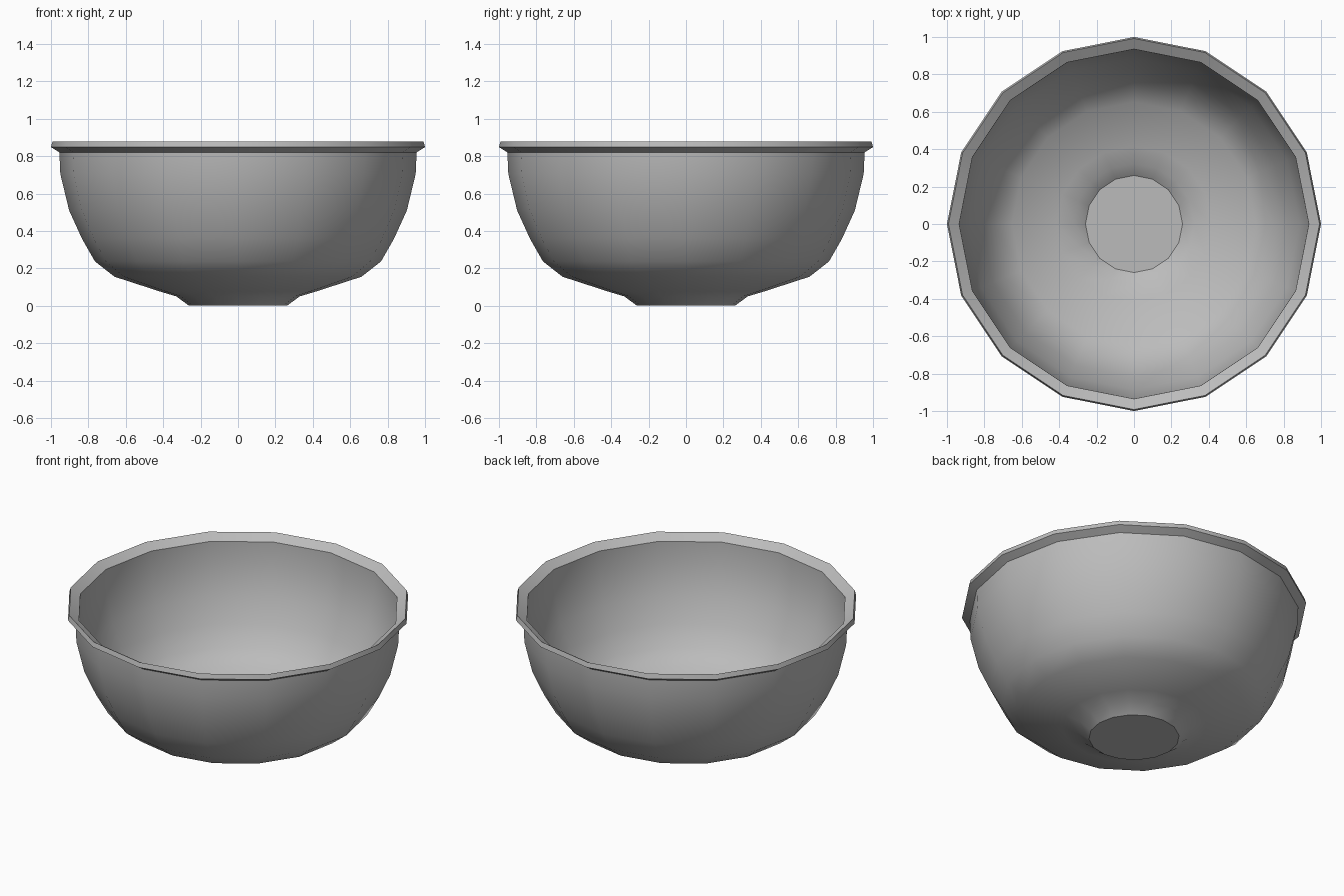
import bpy
import bmesh
import math
from mathutils import Vector

SIDES = 16
THICKNESS = 0.018

if "Cube" in bpy.data.objects:
    bpy.data.objects.remove(bpy.data.objects["Cube"], do_unlink=True)

# Single grey ceramic colour
grey = bpy.data.materials.new("grey_ceramic")
grey.use_nodes = True
grey.diffuse_color = (0.5, 0.5, 0.5, 1)
grey.node_tree.nodes["Principled BSDF"].inputs["Base Color"].default_value = (0.5, 0.5, 0.5, 1)

# Outer wall from foot to rim, as (radius, height)
outer = [(0.262, 0), (0.33, 0.05), (0.42, 0.077), (0.66, 0.155), (0.765, 0.237),
         (0.835, 0.36), (0.903, 0.51), (0.95, 0.705), (0.955, 0.82)]
# Flared lip with an inward-sloping top
rim = [(1.0, 0.848), (0.992, 0.878), (0.935, 0.842)]


def inset(points, i):
    """Move a wall point inward along the normal of its neighbours."""
    before = Vector(points[i - 1]) if i else Vector((0, 0))
    along = (Vector(points[i + 1]) - before).normalized()
    return Vector(points[i]) + THICKNESS * Vector((-along.y, along.x))


inner = [inset(outer, i) for i in range(len(outer) - 1)]
profile = outer + rim + inner[::-1]


def lathe(name, points, material):
    """Turn a profile round the z axis and cap both ends."""
    bm = bmesh.new()
    rings = []
    for radius, height in points:
        angles = [math.tau * k / SIDES for k in range(SIDES)]
        rings.append([bm.verts.new((radius * math.cos(a), radius * math.sin(a), height))
                      for a in angles])
    for low, high in zip(rings, rings[1:]):
        for k in range(SIDES):
            n = (k + 1) % SIDES
            bm.faces.new((low[k], low[n], high[n], high[k]))
    bm.faces.new(rings[0][::-1])
    bm.faces.new(rings[-1])
    bmesh.ops.recalc_face_normals(bm, faces=bm.faces)
    mesh = bpy.data.meshes.new(name)
    bm.to_mesh(mesh)
    bm.free()
    mesh.materials.append(material)
    obj = bpy.data.objects.new(name, mesh)
    bpy.context.collection.objects.link(obj)
    return obj


bowl = lathe("bowl", profile, grey)
bpy.ops.object.select_all(action="DESELECT")
bowl.select_set(True)
bpy.context.view_layer.objects.active = bowl
bpy.ops.object.shade_smooth_by_angle(angle=math.radians(30))
